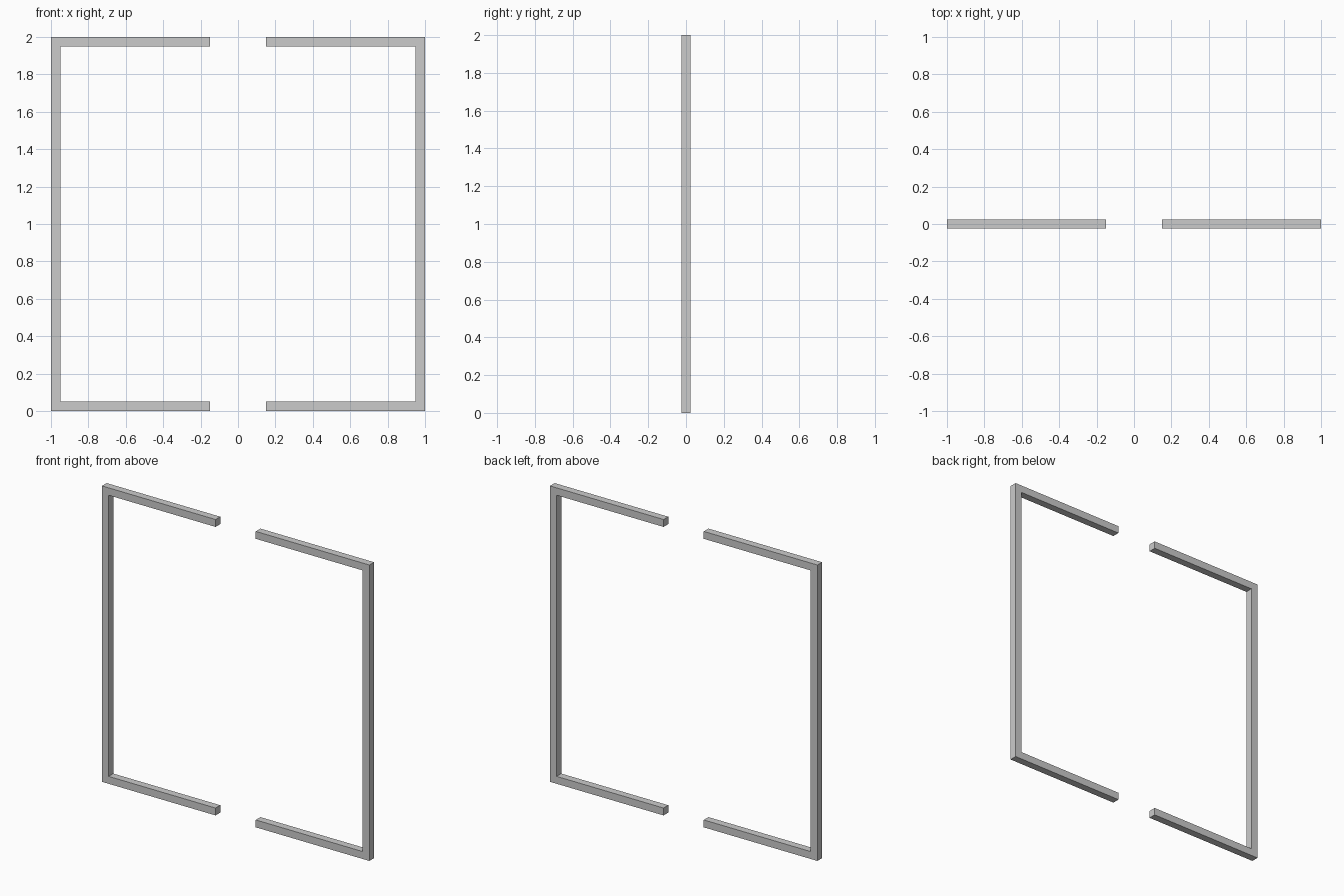
import bpy
import bmesh

if "Cube" in bpy.data.objects:
    bpy.data.objects.remove(bpy.data.objects["Cube"])

T = 0.05      # bar thickness
GAP = 0.15    # half of the opening between the brackets


def bracket(name, side):
    # C-shaped outline in the XZ plane, extruded along y
    outline = [(GAP, 0), (1, 0), (1, 2), (GAP, 2),
               (GAP, 2 - T), (1 - T, 2 - T), (1 - T, T), (GAP, T)]
    bm = bmesh.new()
    face = bm.faces.new([bm.verts.new((side * x, -T / 2, z)) for x, z in outline])
    ext = bmesh.ops.extrude_face_region(bm, geom=[face], use_keep_orig=True)
    verts = [g for g in ext["geom"] if isinstance(g, bmesh.types.BMVert)]
    bmesh.ops.translate(bm, verts=verts, vec=(0, T, 0))
    bmesh.ops.recalc_face_normals(bm, faces=bm.faces)
    mesh = bpy.data.meshes.new(name)
    bm.to_mesh(mesh)
    bm.free()
    bpy.context.collection.objects.link(bpy.data.objects.new(name, mesh))


# Mirrored pair of frame halves
bracket("left_bracket", -1)
bracket("right_bracket", 1)
